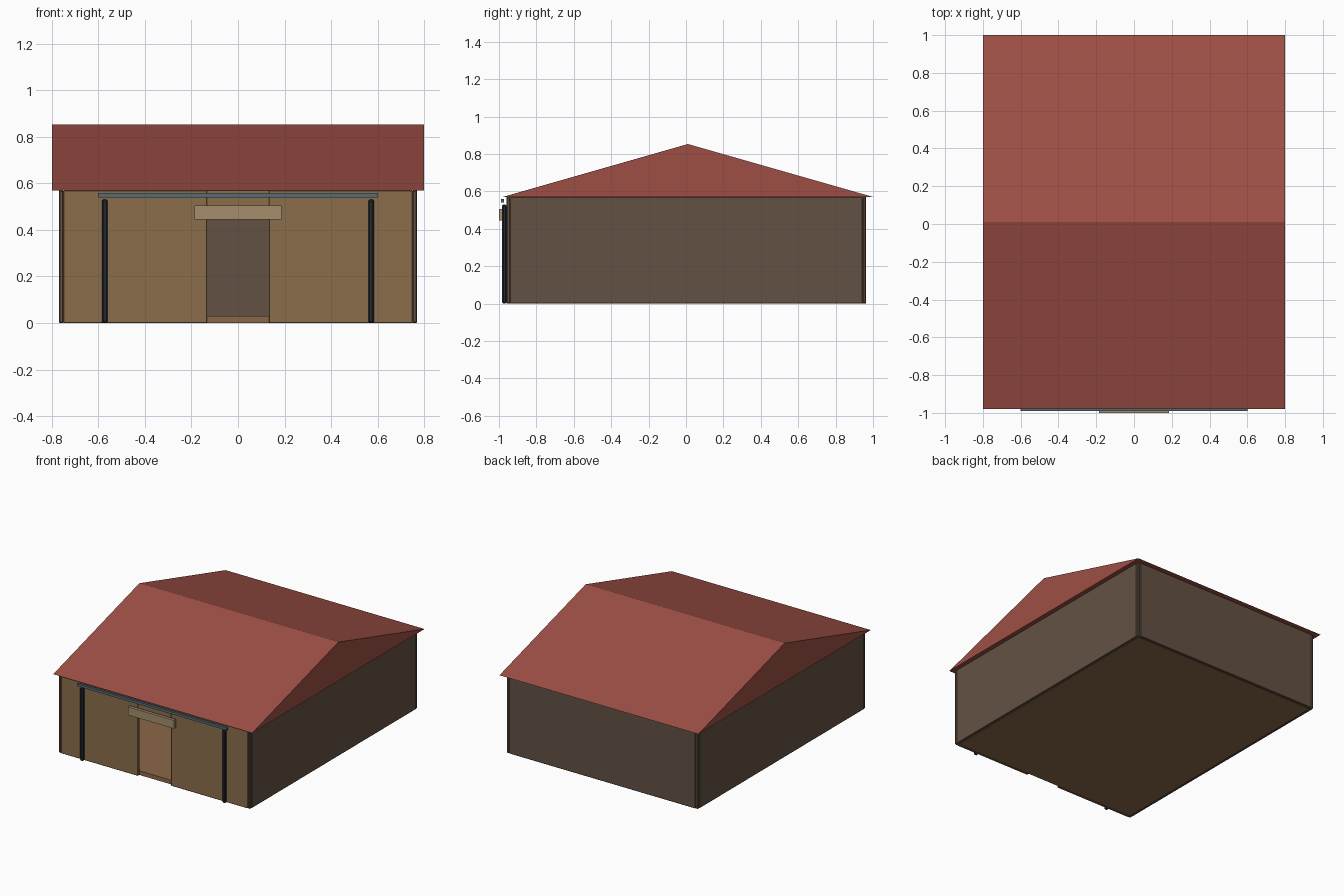
import bpy, bmesh

if "Cube" in bpy.data.objects:
    bpy.data.objects.remove(bpy.data.objects["Cube"])


def material(name, rgb):
    m = bpy.data.materials.new(name)
    m.diffuse_color = (*rgb, 1)
    m.use_nodes = True
    m.node_tree.nodes["Principled BSDF"].inputs["Base Color"].default_value = m.diffuse_color
    return m


TAN = material("tan_wall", (0.26, 0.155, 0.07))
BROWN = material("dark_wood", (0.125, 0.083, 0.056))
FLOOR = material("floor_wood", (0.26, 0.14, 0.065))
RED = material("roof_red", (0.34, 0.078, 0.06))
SIGN = material("pale_wood", (0.38, 0.27, 0.15))
SLATE = material("slate_metal", (0.09, 0.15, 0.18))
DARK = material("dark_metal", (0.015, 0.023, 0.03))


def add_object(name, bm, mat):
    bmesh.ops.recalc_face_normals(bm, faces=bm.faces)
    me = bpy.data.meshes.new(name)
    bm.to_mesh(me)
    bm.free()
    ob = bpy.data.objects.new(name, me)
    bpy.context.collection.objects.link(ob)
    me.materials.append(mat)
    return ob


def box(name, x, y, z, mat, bevel=0):
    """Box given by its (min, max) range on each axis."""
    bm = bmesh.new()
    bmesh.ops.create_cube(bm, size=1)
    for v in bm.verts:
        v.co = [(r[0] + r[1]) / 2 + c * (r[1] - r[0]) for r, c in zip((x, y, z), v.co)]
    ob = add_object(name, bm, mat)
    if bevel:
        mod = ob.modifiers.new("bevel", 'BEVEL')
        mod.width = bevel
        mod.segments = 1
    return ob


W, FRONT, BACK, T, H = 0.77, -0.96, 0.963, 0.02, 0.57
DOOR = 0.133

# Floor slab
box("floor", (-W + T, W - T), (FRONT + T, BACK - T), (0, 0.03), FLOOR)

# Back wall and panel over the doorway
box("back_wall", (-W + T, W - T), (BACK - T, BACK), (0, H), BROWN, 0.003)
box("door_header", (-DOOR, DOOR), (FRONT + 0.004, FRONT + T), (0.45, H), TAN)

# Parts repeated on both sides
for side, s in (("left", -1), ("right", 1)):
    def span(a, b):
        return tuple(sorted((a * s, b * s)))
    box(side + "_wall", span(W - T, W), (FRONT + T, BACK - T), (0, H), BROWN, 0.003)
    box(side + "_front_panel", span(DOOR, W - T), (FRONT, FRONT + T), (0, H), TAN, 0.003)
    box(side + "_front_corner", span(W - T, W), (FRONT, FRONT + T), (0, H), BROWN, 0.005)
    box(side + "_back_corner", span(W - T, W), (BACK - T, BACK), (0, H), BROWN, 0.005)
    box(side + "_front_pipe", span(0.56, 0.585), (-0.983, -0.96), (0, 0.53), DARK, 0.006)

# Board over the door and gutter rail under the eave
box("door_board", (-0.186, 0.186), (-1.0, -0.978), (0.445, 0.505), SIGN)
box("gutter_rail", (-0.602, 0.602), (-0.99, -0.973), (0.54, 0.558), SLATE)

# Gabled roof: triangular profile extruded along x
bm = bmesh.new()
profile = [(-0.98, H), (1.0, H), (0.01, 0.853)]
face = bm.faces.new([bm.verts.new((-0.8, y, z)) for y, z in profile])
ext = bmesh.ops.extrude_face_region(bm, geom=[face], use_keep_orig=True)
bmesh.ops.translate(bm, vec=(1.6, 0, 0),
                    verts=[g for g in ext["geom"] if isinstance(g, bmesh.types.BMVert)])
add_object("roof", bm, RED)
